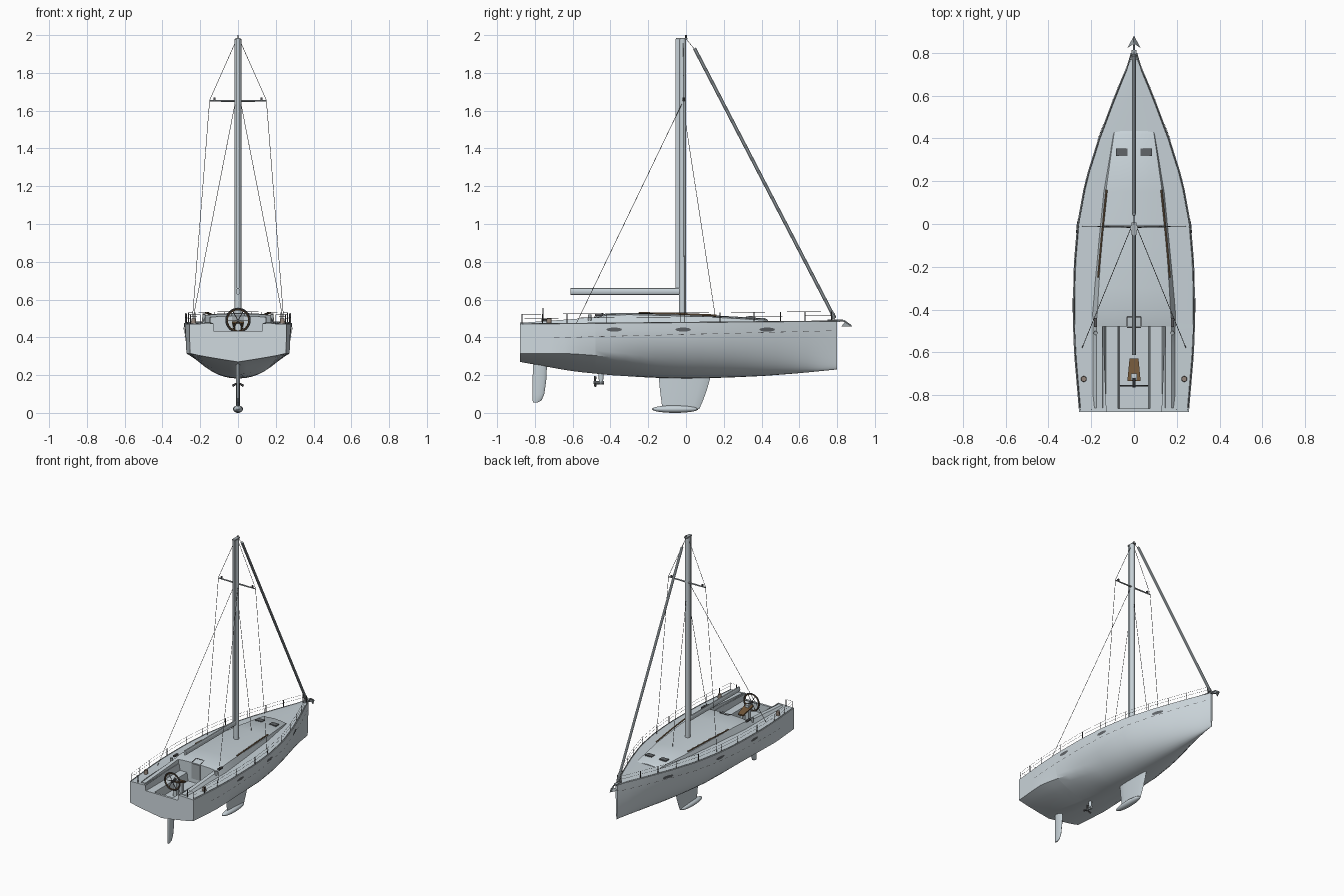
import bpy, bmesh, math
from mathutils import Vector, Matrix

if "Cube" in bpy.data.objects:
    bpy.data.objects.remove(bpy.data.objects["Cube"])

def material(name, rgb):
    m = bpy.data.materials.new(name)
    m.diffuse_color = (*rgb, 1)
    m.use_nodes = True
    m.node_tree.nodes["Principled BSDF"].inputs["Base Color"].default_value = m.diffuse_color
    return m

PALE = material("pale_grey", (0.57, 0.64, 0.68))
HULL = material("hull_grey", (0.63, 0.70, 0.74))
DARK = material("dark_metal", (0.09, 0.09, 0.095))
GLASS = material("window_grey", (0.12, 0.13, 0.14))
WOOD = material("wood_brown", (0.16, 0.09, 0.04))
TEAK = material("light_teak", (0.28, 0.18, 0.10))
BRONZE = material("bronze_grey", (0.30, 0.24, 0.20))
STEEL = material("steel_grey", (0.36, 0.40, 0.42))

def finish(name, bm, mat, recalc=True, smooth=35):
    if recalc:
        bmesh.ops.recalc_face_normals(bm, faces=bm.faces[:])
    me = bpy.data.meshes.new(name)
    bm.to_mesh(me)
    bm.free()
    me.materials.append(mat)
    for p in me.polygons:
        p.use_smooth = True
    me.set_sharp_from_angle(angle=math.radians(smooth))
    ob = bpy.data.objects.new(name, me)
    bpy.context.collection.objects.link(ob)
    return ob

def loft(name, sections, mat, closed=True, caps=(1, 1), recalc=True, skip=None):
    bm = bmesh.new()
    rows = [[bm.verts.new(p) for p in s] for s in sections]
    n = len(rows[0])
    for i, (a, b) in enumerate(zip(rows, rows[1:])):
        for j in range(n if closed else n - 1):
            if skip and skip(i, j):
                continue
            k = (j + 1) % n
            bm.faces.new((a[j], a[k], b[k], b[j]))
    if caps[0]:
        bm.faces.new(rows[0][::-1])
    if caps[1]:
        bm.faces.new(rows[-1])
    return finish(name, bm, mat, recalc)

def foil(name, rows, mat, n=14):
    # rows: z, y start, y end, half thickness
    return loft(name, [[((t * math.sin(k * math.tau / n)), (a + b) / 2 + (b - a) / 2 * math.cos(k * math.tau / n), z)
                        for k in range(n)] for z, a, b, t in rows], mat)

def rods(name, pairs, r, mat, sides=6, r2=None):
    bm = bmesh.new()
    for p, q in pairs:
        p, q = Vector(p), Vector(q)
        d = q - p
        m = Matrix.Translation((p + q) / 2) @ d.to_track_quat('Z', 'Y').to_matrix().to_4x4()
        bmesh.ops.create_cone(bm, cap_ends=True, segments=sides, radius1=r,
                              radius2=r if r2 is None else r2, depth=d.length, matrix=m)
    return finish(name, bm, mat)

def boxes(name, items, mat):
    # items: centre, size
    bm = bmesh.new()
    for c, s in items:
        bmesh.ops.create_cube(bm, size=1, matrix=Matrix.Translation(c) @ Matrix.Diagonal((*s, 1)))
    return finish(name, bm, mat)

def lut(table, y):
    for (a, u), (b, v) in zip(table, table[1:]):
        if y <= b:
            return u + (v - u) * max(0, (y - a) / (b - a))
    return table[-1][1]

# Hull shape
BEAM = [(-.88, .257), (-.6, .281), (-.45, .286), (-.2, .283), (0, .266), (.2, .23),
        (.4, .167), (.6, .092), (.8, .008)]
KEEL = [(-.88, .27), (-.6, .22), (-.4, .2), (-.2, .187), (0, .182), (.2, .186), (.4, .195), (.6, .21), (.8, .23)]
def beam(y): return lut(BEAM, y)
def sheer(y): return .47 + .015 * (y + .88) / 1.68

def half(y):
    b, zd, zk = beam(y), sheer(y), lut(KEEL, y)
    w = min(1, max(0, (-.15 - y) / .5))         # chine strength aft
    out = []
    for i in range(13):
        t = i / 12 * math.pi / 2
        ex, ez = b * math.cos(t) ** .95, zd - (zd - zk) * math.sin(t) ** .95
        if i <= 6:
            cx, cz = b * (1 - .01 * i / 6), zd + (.315 - zd) * i / 6
        else:
            f = (i - 6) / 6
            cx, cz = b * .99 * (1 - f), .315 + (zk - .315) * (f ** .85)
        out.append((max(0, ex + (cx - ex) * w), ez + (cz - ez) * w))
    return out

def hull_x(y, z):
    return lut([(q, x) for x, q in reversed(half(y))], z)

def hull_row(y):
    return [(x, y, z) for x, z in half(y)] + [(-x, y, z) for x, z in half(y)[-2::-1]]

ys = sorted([-.88, -.86, -.48] + [-.8 + .08 * i for i in range(21)])
loft("hull", [hull_row(y) for y in ys], HULL, closed=False, caps=(0, 1), recalc=False)

# Transom with a lowered walk-through
bm = bmesh.new()
outline = hull_row(-.88) + [(-.13, -.88, .474), (-.13, -.88, .432), (.13, -.88, .432), (.13, -.88, .474)]
bm.faces.new([bm.verts.new(p) for p in outline[::-1]])
finish("transom", bm, HULL, recalc=False)
boxes("transom_sill", [((0, -.871, .403), (.26, .016, .062))], PALE)

# Deck with a cockpit opening
def deck_row(y):
    b, z = beam(y), sheer(y)
    c = min(.14, b * .5)
    return [(-b, y, z), (-c, y, z + .004), (c, y, z + .004), (b, y, z)]
loft("deck", [deck_row(y) for y in ys], PALE, closed=False, caps=(0, 0), recalc=False,
     skip=lambda i, j: j == 1 and ys[i] < -.49)
well = [(-.14, .478), (-.132, .43), (-.075, .43), (-.068, .37), (.068, .37), (.075, .43), (.132, .43), (.14, .478)]
loft("cockpit", [[(x, y, z) for x, z in well] for y in (-.88, -.48)], PALE, closed=False, caps=(0, 1), recalc=False)

# Coach roof and cockpit coamings
ROOF = [(.435, .098, .09, .489), (.42, .103, .094, .499), (.15, .148, .132, .514), (-.1, .172, .152, .523),
        (-.3, .19, .165, .528), (-.42, .2, .172, .525), (-.48, .2, .175, .512)]
loft("coach_roof", [[(-w, y, .465), (-t, y, z - .008), (-t * .6, y, z - .002), (0, y, z + .002),
                     (t * .6, y, z - .002), (t, y, z - .008), (w, y, .465)] for y, w, t, z in ROOF], PALE)
for s in (-1, 1):
    loft("coaming", [[(s * .143, y, .465), (s * .147, y, z), (s * .175, y, z), (s * .198, y, .465)]
                     for y, z in ((-.48, .507), (-.58, .498), (-.86, .478))], PALE)
    # Roof handrails
    rods("handrail", [((s * .128, .16, .516), (s * .150, -.05, .525)), ((s * .150, -.05, .525), (s * .168, -.25, .529))], .005, TEAK)
boxes("deck_hatches", [((s * .057, .335, .505), (.054, .036, .008)) for s in (-1, 1)], GLASS)

# Companionway
boxes("companionway_door", [((0, -.484, .455), (.066, .006, .11))], STEEL)
rods("companionway_frame", [((-.033, -.48, .518), (-.033, -.435, .528)), ((.033, -.48, .518), (.033, -.435, .528)),
                            ((-.033, -.435, .528), (.033, -.435, .528))], .002, DARK)

# Hull windows and trim line, both sides
bm = bmesh.new()
bl = bmesh.new()
for s in (-1, 1):
    for yc in (-.38, -.015, .43):
        pts = []
        for k in range(16):
            a = k * math.tau / 16
            y, z = yc + .041 * math.cos(a), .441 + .011 * math.sin(a)
            pts.append(bm.verts.new((s * (hull_x(y, z) + .003), y, z)))
        bm.faces.new(pts if s > 0 else pts[::-1])
    row = []
    for i in range(50):
        y = -.7 + i * .03
        z = .398 + .037 * (y + .7) / 1.48
        row.append([bl.verts.new((s * (hull_x(y, q) + .002), y, q)) for q in (z - .0015, z + .0015)])
    for a, b in zip(row[::2], row[1::2]):
        f = (a[0], b[0], b[1], a[1])
        bl.faces.new(f if s > 0 else f[::-1])
finish("hull_windows", bm, GLASS, recalc=False)
finish("hull_trim_line", bl, DARK, recalc=False)

# Toe rail, stanchions, lifelines, bow and stern rails
toe, posts, wires = [], [], []
def rail(s, y, h): return (s * max(.012, beam(y) - .006), y, sheer(y) + h)
stops = [-.87, -.76, -.63, -.42, -.2, -.03, .18, .36, .5, .63, .77]
for s in (-1, 1):
    toe += [(rail(s, a, .001), rail(s, b, .001)) for a, b in zip(ys[1:], ys[2:])]
    posts += [(rail(s, y, 0), rail(s, y, .052)) for y in stops]
    for a, b in zip(stops, stops[1:]):
        wires += [(rail(s, a, h), rail(s, b, h)) for h in (.03, .052)]
    posts += [((s * .2, -.868, .47), (s * .2, -.868, .522))]
    wires += [((s * .25, -.868, .522), (s * .2, -.868, .522))]
wires.append((rail(-1, .77, .052), rail(1, .77, .052)))
rods("toe_rail", toe, .003, STEEL, 4)
rods("stanchions", posts, .0022, DARK)
rods("lifelines", wires, .0008, DARK, 4)

# Winches and deck blocks
rods("cockpit_winches", [((s * .18, -.51, .49), (s * .18, -.51, .52)) for s in (-1, 1)], .010, STEEL, 14, .009)
rods("stern_winches", [((s * .235, -.725, .47), (s * .235, -.725, .5)) for s in (-1, 1)], .014, BRONZE, 14, .012)
boxes("deck_blocks", [((s * .18, -.46, .52), (.014, .042, .012)) for s in (-1, 1)], DARK)

# Steering wheel and pedestal
def ring(r, y): return [Vector((r * math.cos(k * math.tau / 24), y, .49 + r * math.sin(k * math.tau / 24))) for k in range(24)]
rim, inner = ring(.063, -.757), ring(.057, -.757)
rods("wheel_rim", [(rim[k], rim[k - 1]) for k in range(24)], .004, DARK)
rods("wheel_inner_rim", [(inner[k], inner[k - 1]) for k in range(24)], .0035, WOOD)
rods("wheel_spokes", [((0, -.757, .49), rim[k]) for k in range(0, 24, 4)], .002, DARK)
rods("wheel_hub", [((0, -.765, .49), (0, -.72, .49))], .008, DARK, 10)
boxes("pedestal", [((0, -.715, .43), (.03, .03, .12))], PALE)
loft("cockpit_table", [[(-w, y, z - .01), (w, y, z - .01), (w, y, z), (-w, y, z)]
                       for y, w, z in ((-.735, .031, .485), (-.63, .021, .45))], WOOD)
boxes("table_leg", [((0, -.65, .405), (.02, .02, .08))], PALE)

# Mast, track, boom
foil("mast", [(.5, -.037, .0, .018), (1.98, -.037, .0, .018)], PALE, 16)
boxes("mast_track", [((0, -.045, 1.32), (.014, .02, 1.32))], PALE)
boxes("mast_head", [((0, -.022, 1.982), (.024, .06, .008))], STEEL)
rods("mast_antenna", [((0, 0, 1.98), (0, 0, 2.0))], .004, DARK)
n = 12
loft("boom", [[(.010 * math.cos(k * math.tau / n), y, .643 + .019 * math.sin(k * math.tau / n)) for k in range(n)]
              for y in (-.612, -.035)], PALE)

# Spreaders and standing rigging
rods("spreaders", [((0, -.012, 1.652), (s * .148, -.012, 1.652)) for s in (-1, 1)], .006, STEEL, 8, .004)
boxes("spreader_lights", [((s * .125, -.012, 1.662), (.011, .011, .014)) for s in (-1, 1)], DARK)
stays = [((0, -.015, 1.62), (0, .155, .51)), ((0, 0, 1.98), (0, .05, 1.92)), ((0, .77, .53), (0, .79, .485))]
for s in (-1, 1):
    stays += [((s * .008, -.015, 1.975), (s * .15, -.012, 1.655)), ((s * .15, -.012, 1.655), (s * .243, -.01, .478)),
              ((s * .015, -.02, 1.64), (s * .243, -.58, .475))]
rods("rigging", stays, .0014, DARK, 5)
rods("furled_headsail", [((0, .775, .525), (0, .045, 1.93))], .009, PALE, 10)
rods("furler_drum", [((0, .785, .5), (0, .775, .525))], .012, STEEL, 10)

# Keel, bulb, rudder
foil("keel_fin", [(.2, -.145, .133, .012), (.12, -.138, .11, .011), (.06, -.13, .088, .010), (.02, -.125, .07, .009)], PALE)
bm = bmesh.new()
bmesh.ops.create_uvsphere(bm, u_segments=24, v_segments=12, radius=1,
                          matrix=Matrix.Translation((0, -.058, .02)) @ Matrix.Diagonal((.026, .123, .02, 1)))
finish("keel_bulb", bm, PALE)
foil("rudder", [(.27, -.81, -.735, .012), (.17, -.812, -.74, .010), (.1, -.812, -.75, .008),
                (.065, -.812, -.765, .006), (.055, -.81, -.785, .004)], PALE)

# Drive leg and propeller
foil("drive_leg", [(.22, -.465, -.435, .010), (.15, -.46, -.44, .008)], PALE)
rods("propeller_hub", [((0, -.49, .16), (0, -.435, .16))], .008, STEEL, 10, .010)
rods("propeller_blades", [((0, -.482, .16), (.034 * math.sin(k * math.tau / 3), -.48, .16 + .034 * math.cos(k * math.tau / 3)))
                          for k in range(3)], .004, DARK, 6, .007)

# Bow anchor
rods("anchor_shank", [((0, .75, .49), (0, .835, .488)), ((0, .835, .488), (0, .87, .463))], .005, STEEL)
loft("anchor_fluke", [[(-.031, .822, .458), (0, .845, .458), (.031, .822, .458), (0, .845, .484)],
                      [(-.001, .88, .457), (0, .88, .457), (.001, .88, .457), (0, .88, .460)]], STEEL)
boxes("bow_roller", [((0, .79, .487), (.022, .05, .012))], STEEL)
